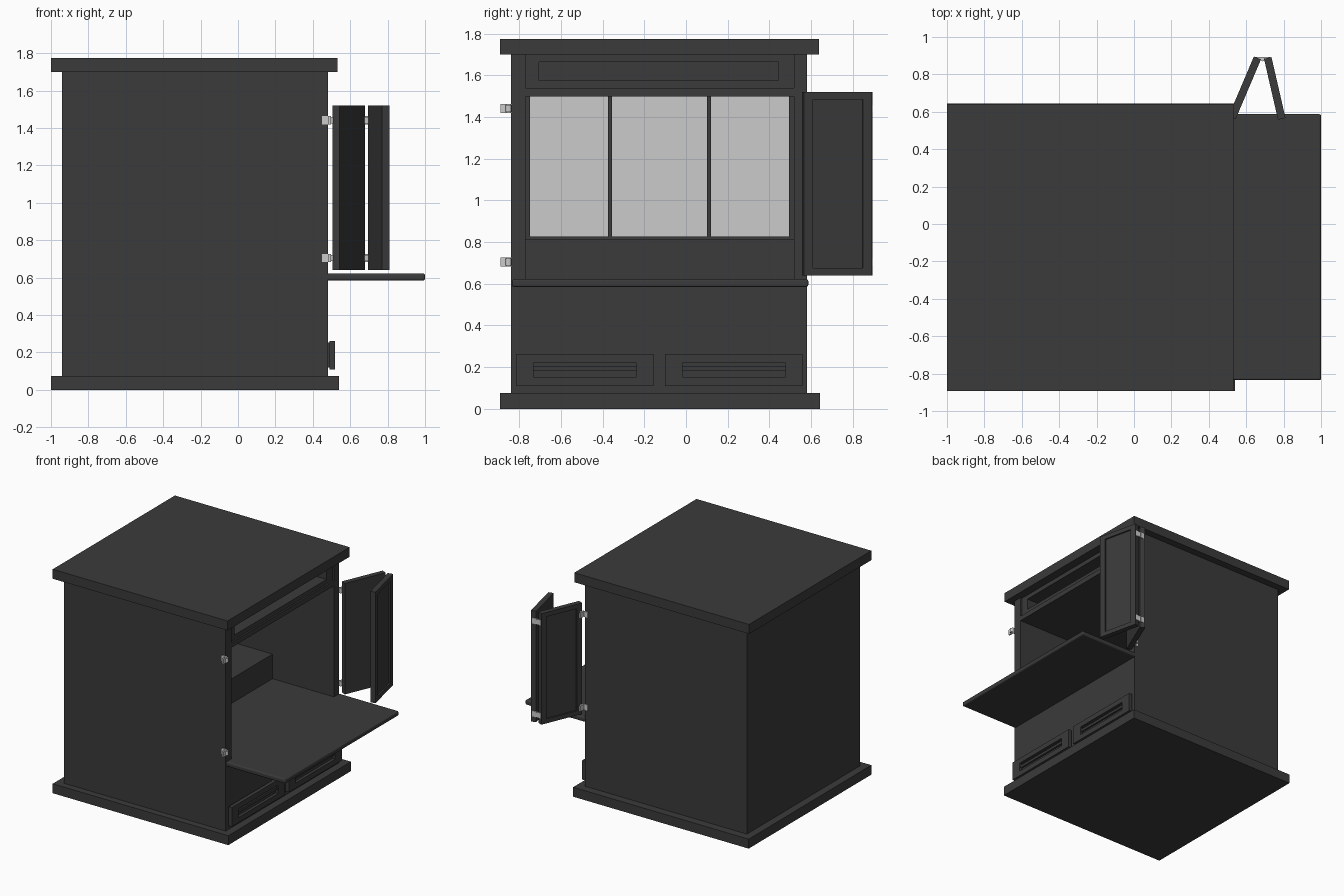
import bpy, bmesh, math
from mathutils import Matrix, Vector

if "Cube" in bpy.data.objects:
    bpy.data.objects.remove(bpy.data.objects["Cube"])


def material(name, rgb):
    m = bpy.data.materials.new(name)
    m.diffuse_color = (*rgb, 1)
    m.use_nodes = True
    m.node_tree.nodes["Principled BSDF"].inputs["Base Color"].default_value = m.diffuse_color
    return m


DARK = material("charcoal", (0.043, 0.043, 0.043))
SILVER = material("silver", (0.6, 0.6, 0.6))


def box(name, x, y, z, mat=DARK, bevel=0):
    """Box from (min, max) ranges."""
    bm = bmesh.new()
    bmesh.ops.create_cube(bm, size=1)
    for v in bm.verts:
        v.co = Vector([r[0] if c < 0 else r[1] for c, r in zip(v.co, (x, y, z))])
    if bevel:
        bmesh.ops.bevel(bm, geom=bm.edges[:], offset=bevel, segments=3,
                        profile=0.5, affect='EDGES')
    me = bpy.data.meshes.new(name)
    bm.to_mesh(me)
    bm.free()
    me.materials.append(mat)
    ob = bpy.data.objects.new(name, me)
    bpy.context.collection.objects.link(ob)
    return ob


def cut(ob, x, y, z):
    """Remove a box-shaped pocket from an object."""
    cutter = box("cutter", x, y, z)
    mod = ob.modifiers.new("pocket", 'BOOLEAN')
    mod.operation, mod.solver, mod.object = 'DIFFERENCE', 'EXACT', cutter
    bpy.context.view_layer.objects.active = ob
    bpy.ops.object.modifier_apply(modifier=mod.name)
    bpy.data.objects.remove(cutter)


def barrel(name, x, y, z, height, r):
    """Upright hinge knuckle."""
    bm = bmesh.new()
    bmesh.ops.create_cone(bm, cap_ends=True, segments=12, radius1=r, radius2=r,
                          depth=height, matrix=Matrix.Translation((x, y, z)))
    me = bpy.data.meshes.new(name)
    bm.to_mesh(me)
    bm.free()
    me.materials.append(SILVER)
    ob = bpy.data.objects.new(name, me)
    bpy.context.collection.objects.link(ob)
    return ob


# Cabinet carcass with the open compartment facing +x
body = box("cabinet_body", (-0.94, 0.48), (-0.84, 0.58), (0.07, 1.705))
cut(body, (-0.9, 0.6), (-0.77, 0.518), (0.62, 1.7))
box("plinth", (-1, 0.54), (-0.893, 0.643), (0, 0.075))
box("top_slab", (-1, 0.533), (-0.893, 0.638), (1.70, 1.775))

# Header with long recess, and the ceiling board below it
header = box("header", (0.30, 0.465), (-0.77, 0.518), (1.54, 1.7))
cut(header, (0.36, 0.6), (-0.705, 0.445), (1.575, 1.665))
box("ceiling_board", (-0.9, 0.478), (-0.77, 0.518), (1.50, 1.54))

# Raised inner step and the mirrored back above it
box("inner_step", (-0.9, -0.06), (-0.77, 0.518), (0.61, 0.815))
box("mirror", (-0.9, -0.885), (-0.77, 0.518), (0.815, 1.50), SILVER)
for i, (a, b) in enumerate([(-0.77, -0.748), (-0.375, -0.355), (0.1, 0.12), (0.494, 0.518)]):
    box(f"mirror_divider_{i}", (-0.9, -0.86), (a, b), (0.815, 1.50))
box("mirror_sill", (-0.9, -0.86), (-0.77, 0.518), (0.815, 0.828))

# Fold-down table
box("table_flap", (0.475, 1.0), (-0.835, 0.587), (0.585, 0.622), bevel=0.01)

# Drawers with recessed grips
for i, y in enumerate((-0.485, 0.23)):
    box(f"drawer_base_{i}", (0.47, 0.49), (y - 0.32, y + 0.32), (0.12, 0.253))
    face = box(f"drawer_front_{i}", (0.488, 0.518), (y - 0.33, y + 0.33), (0.11, 0.262))
    cut(face, (0.495, 0.6), (y - 0.247, y + 0.247), (0.152, 0.22))
    box(f"drawer_grip_{i}", (0.49, 0.51), (y - 0.247, y + 0.247), (0.182, 0.203))


# Folded pair of panelled doors: local x runs along the width
def door(name, start, end, side):
    d = Vector(end) - Vector(start)
    w = d.length
    ob = box(name, (0, w), (-0.0205, 0.0205), (0.64, 1.52))
    edge = sorted((0.0085 * side, 0.05 * side))
    cut(ob, (0.045, w - 0.045), edge, (0.675, 1.485))
    ob.location = (*start, 0)
    ob.rotation_euler.z = math.atan2(d.y, d.x)


door("inner_door", (0.525, 0.57), (0.66, 0.888), 1)
door("outer_door", (0.79, 0.562), (0.715, 0.888), -1)

# Hinges: on both cabinet sides and at the fold
for i, z in enumerate((0.705, 1.442)):
    za, zb = z - 0.022, z + 0.022
    for side, y0, s in (("left", -0.84, -1), ("right", 0.58, 1)):
        def yr(a, b):
            return tuple(sorted((y0 + s * a, y0 + s * b)))
        box(f"{side}_hinge_leaf_{i}", (0.45, 0.485), yr(-0.002, 0.008), (za, zb), SILVER)
        box(f"{side}_hinge_plate_{i}", (0.485, 0.497), yr(0, 0.05), (za, zb), SILVER)
        barrel(f"{side}_hinge_barrel_{i}", 0.497, y0 + s * 0.012, z, 0.034, 0.014)
    box(f"fold_hinge_leaf_{i}", (0.65, 0.728), (0.882, 0.892), (za, zb), SILVER)
    barrel(f"fold_hinge_barrel_{i}", 0.688, 0.882, z, 0.034, 0.012)
